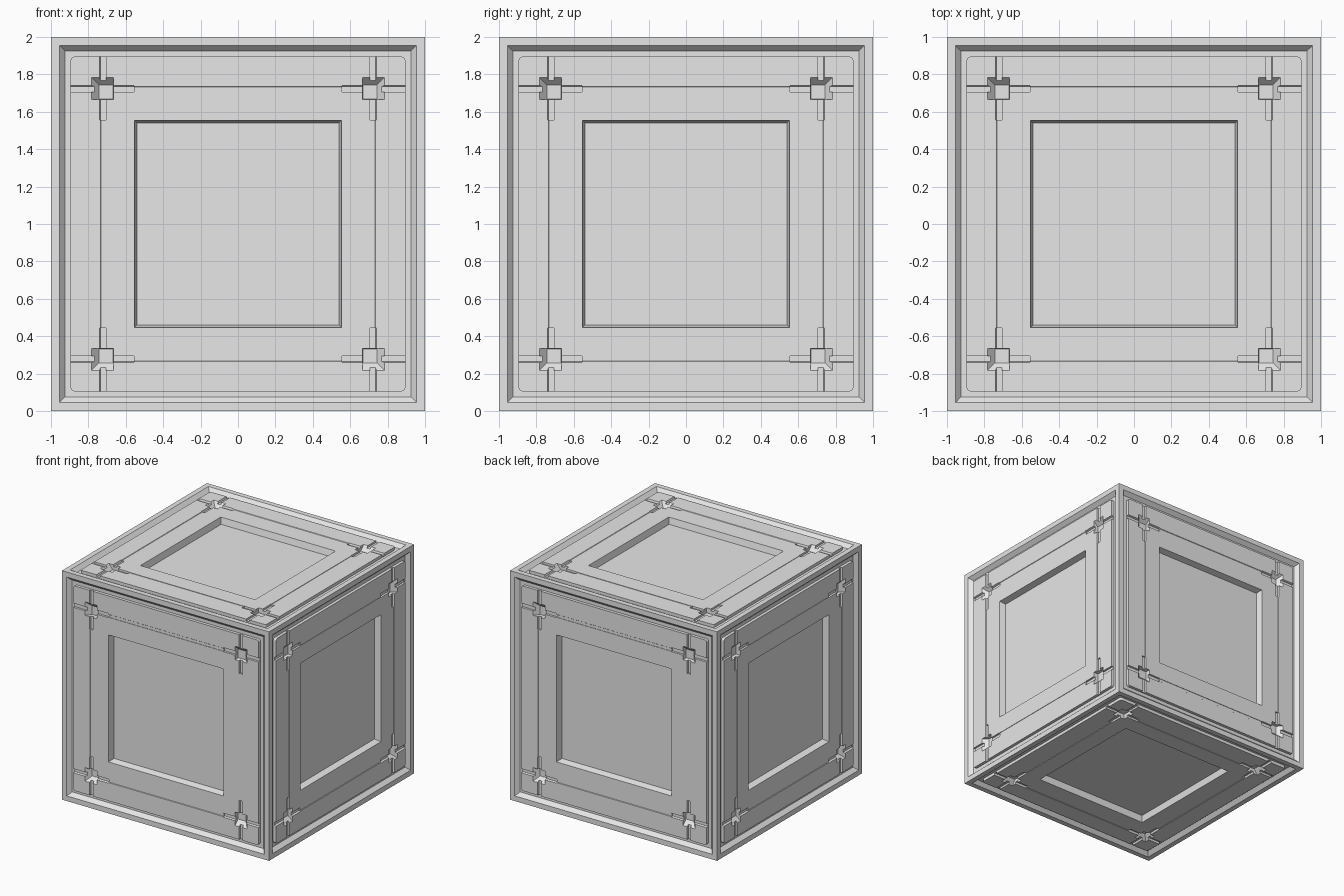
import bpy, bmesh, math
from mathutils import Matrix

if "Cube" in bpy.data.objects:
    bpy.data.objects.remove(bpy.data.objects["Cube"])

grey = bpy.data.materials.new("light_grey")
grey.diffuse_color = (0.8, 0.8, 0.8, 1)
grey.use_nodes = True
grey.node_tree.nodes["Principled BSDF"].inputs["Base Color"].default_value = grey.diffuse_color


def frustum(name, low, high, z0, z1):
    """Block between two rectangles (x0, x1, y0, y1) at heights z0 and z1."""
    bm = bmesh.new()
    rings = []
    for (x0, x1, y0, y1), z in ((low, z0), (high, z1)):
        rings.append([bm.verts.new((x, y, z)) for x, y in
                      ((x0, y0), (x1, y0), (x1, y1), (x0, y1))])
    a, b = rings
    bm.faces.new(a[::-1])
    bm.faces.new(b)
    for i in range(4):
        j = (i + 1) % 4
        bm.faces.new((a[i], a[j], b[j], b[i]))
    bmesh.ops.recalc_face_normals(bm, faces=bm.faces)
    mesh = bpy.data.meshes.new(name)
    bm.to_mesh(mesh)
    bm.free()
    mesh.materials.append(grey)
    obj = bpy.data.objects.new(name, mesh)
    bpy.context.collection.objects.link(obj)
    return obj


def square(r):
    return (-r, r, -r, r)


def turned(rect, quarter):
    """Rotate a rectangle by quarter turns about the centre."""
    x0, x1, y0, y1 = rect
    for _ in range(quarter):
        x0, x1, y0, y1 = -y1, -y0, x0, x1
    return (x0, x1, y0, y1)


def cut(target, cutters):
    bpy.context.view_layer.objects.active = target
    for c in cutters:
        c.hide_render = True
        m = target.modifiers.new("cut", 'BOOLEAN')
        m.operation, m.solver, m.object = 'DIFFERENCE', 'EXACT', c
        bpy.context.view_layer.update()
        bpy.ops.object.modifier_apply(modifier=m.name)
    for c in cutters:
        bpy.data.objects.remove(c)


# Rotations that carry the top side to each of the six sides
sides = [("top", Matrix.Identity(4))]
sides.append(("bottom", Matrix.Rotation(math.pi, 4, 'X')))
for i, n in enumerate(("front", "right", "back", "left")):
    sides.append((n, Matrix.Rotation(i * math.pi / 2, 4, 'Z')
                  @ Matrix.Rotation(math.pi / 2, 4, 'X')))

# Cube frame: sloped trough on every side, with a socket for the panel
frame = frustum("cube_frame", square(1), square(1), -1, 1)
cutters = []
for n, rot in sides:
    # the slope continues past the surface so that the cut is clean
    trough = frustum("trough", square(0.925), square(0.985), 0.967, 1.033)
    socket = frustum("socket", square(0.85), square(0.85), 0.92, 0.98)
    for c in (trough, socket):
        c.data.transform(rot)
        cutters.append(c)
cut(frame, cutters)
frame.location.z = 1

# Panel plate with slightly rounded corners
panel = frustum("top_panel", square(0.895), square(0.895), 0.90, 0.993)
bm = bmesh.new()
bm.from_mesh(panel.data)
upright = [e for e in bm.edges
           if abs(e.verts[0].co.z - e.verts[1].co.z) > 0.05]
bmesh.ops.bevel(bm, geom=upright, offset=0.02, segments=3, profile=0.5,
                affect='EDGES')
bm.to_mesh(panel.data)
bm.free()

# Central recess, grooves and corner pits
top = 1.003
cutters = [frustum("recess", square(0.541), square(0.557), 0.938, top)]
for q in range(4):
    # faint long groove
    cutters.append(frustum("long_groove",
                           turned((-0.73, 0.73, 0.708, 0.732), q),
                           turned((-0.73, 0.73, 0.708, 0.743), q), 0.989, top))
    # deeper groove ends running out to the panel edge
    for a, b in ((-0.93, -0.555), (0.555, 0.93)):
        cutters.append(frustum("end_groove",
                               turned((a, b, 0.706, 0.735), q),
                               turned((a, b, 0.704, 0.744), q), 0.977, top))
    # pit with two sloped outer walls
    cutters.append(frustum("pit",
                           turned((0.667, 0.743, 0.667, 0.743), q),
                           turned((0.665, 0.792, 0.665, 0.792), q),
                           0.950, top))
cut(panel, cutters)

# Same panel on the other sides
for n, rot in sides[1:]:
    other = panel.copy()
    other.data = panel.data.copy()
    other.name = n + "_panel"
    other.data.transform(rot)
    other.location.z = 1
    bpy.context.collection.objects.link(other)
panel.location.z = 1
